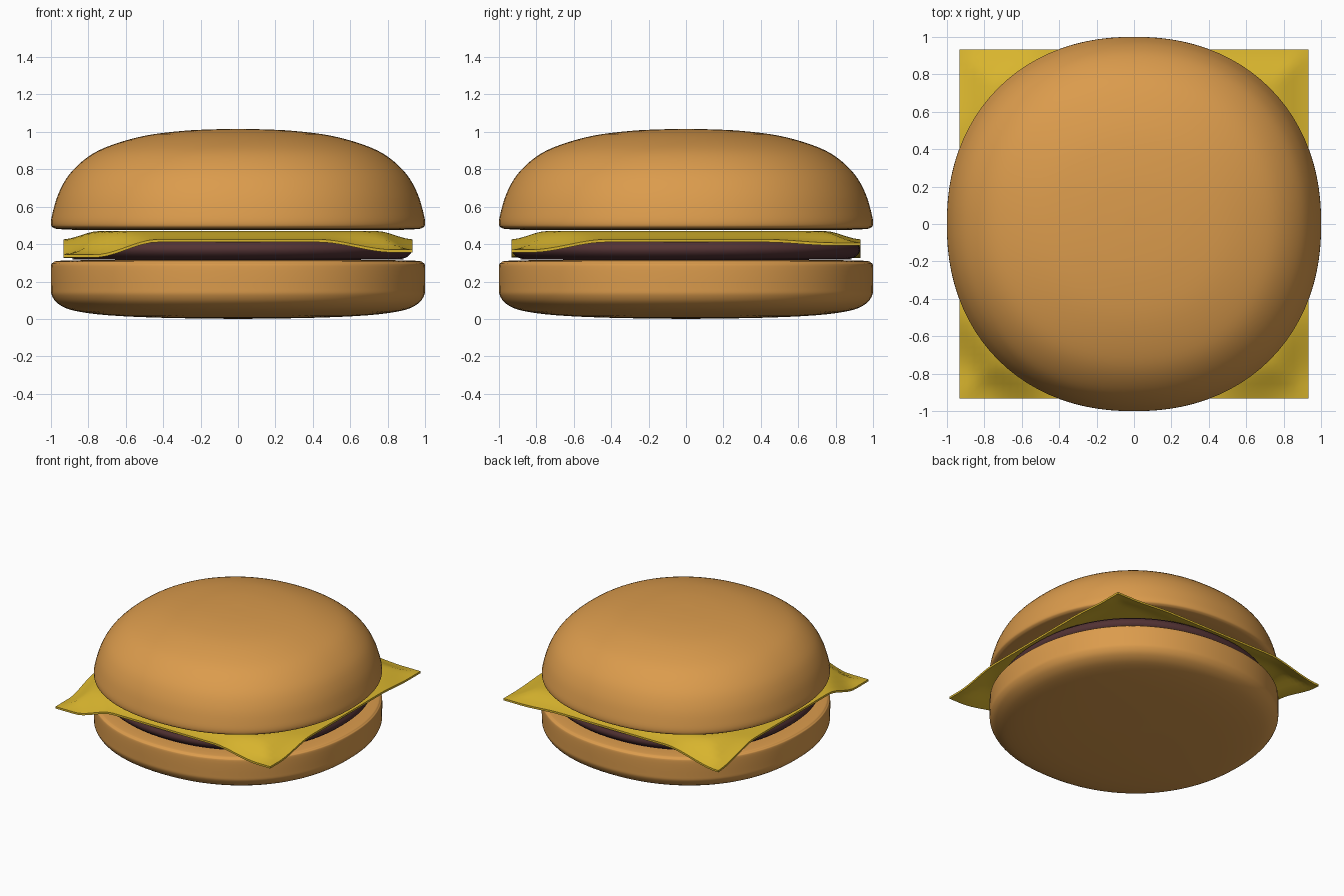
import bpy, bmesh, math

if "Cube" in bpy.data.objects:
    bpy.data.objects.remove(bpy.data.objects["Cube"])


def material(name, rgb):
    m = bpy.data.materials.new(name)
    m.diffuse_color = (*rgb, 1)
    m.use_nodes = True
    m.node_tree.nodes["Principled BSDF"].inputs["Base Color"].default_value = m.diffuse_color
    return m


def finish(name, bm, mat, angle):
    bmesh.ops.recalc_face_normals(bm, faces=bm.faces)
    me = bpy.data.meshes.new(name)
    bm.to_mesh(me)
    bm.free()
    ob = bpy.data.objects.new(name, me)
    bpy.context.collection.objects.link(ob)
    me.materials.append(mat)
    bpy.ops.object.select_all(action='DESELECT')
    ob.select_set(True)
    bpy.context.view_layer.objects.active = ob
    bpy.ops.object.shade_smooth_by_angle(angle=math.radians(angle))
    return ob


def smooth_profile(pts, steps=4):
    # Catmull-Rom through the profile points
    out = []
    for i in range(len(pts) - 1):
        a, b, c, d = (pts[max(0, min(len(pts) - 1, i + k))] for k in (-1, 0, 1, 2))
        for s in range(steps):
            t = s / steps
            out.append([0.5 * (2 * q + (r - p) * t + (2 * p - 5 * q + 4 * r - u) * t * t
                               + (3 * q - p - 3 * r + u) * t ** 3)
                        for p, q, r, u in zip(a, b, c, d)])
    return out + [pts[-1]]


def round_part(name, pts, mat, n=2.17, seg=96):
    # Slightly squared lathe: profile runs from bottom centre to top centre
    bm = bmesh.new()
    prof = smooth_profile(pts)
    bottom, top = bm.verts.new((0, 0, pts[0][1])), bm.verts.new((0, 0, pts[-1][1]))
    rings = []
    for r, z in prof[1:-1]:
        ring = []
        for i in range(seg):
            a = 2 * math.pi * i / seg
            c, s = math.cos(a), math.sin(a)
            k = r / (abs(c) ** n + abs(s) ** n) ** (1 / n)
            ring.append(bm.verts.new((k * c, k * s, z)))
        rings.append(ring)
    for i in range(seg):
        j = (i + 1) % seg
        bm.faces.new((bottom, rings[0][j], rings[0][i]))
        bm.faces.new((top, rings[-1][i], rings[-1][j]))
        for lo, hi in zip(rings, rings[1:]):
            bm.faces.new((lo[i], lo[j], hi[j], hi[i]))
    return finish(name, bm, mat, 60)


bun = material("bun", (0.71, 0.33, 0.073))
meat = material("meat", (0.085, 0.032, 0.034))
yellow = material("cheese", (0.69, 0.46, 0.027))

# Bottom bun
round_part("bottom_bun", [(0, 0.0), (0.4, 0.006), (0.7, 0.02), (0.88, 0.045), (0.96, 0.08),
                          (0.995, 0.125), (1.0, 0.17), (1.0, 0.28), (0.99, 0.3),
                          (0.96, 0.31), (0.8, 0.314), (0, 0.315)], bun)

# Meat patty
round_part("patty", [(0, 0.315), (0.8, 0.317), (0.88, 0.322), (0.915, 0.34), (0.93, 0.365),
                     (0.925, 0.39), (0.9, 0.412), (0.8, 0.425), (0, 0.43)], meat)

# Top bun
round_part("top_bun", [(0, 0.475), (0.8, 0.476), (0.95, 0.48), (0.988, 0.488), (1.0, 0.508),
                       (0.993, 0.56), (0.96, 0.67), (0.9, 0.775), (0.8, 0.868), (0.68, 0.928),
                       (0.5, 0.979), (0.3, 1.005), (0.12, 1.014), (0, 1.015)], bun)


# Cheese slice: flat sheet whose rim dips and whose corners droop
def ease(t):
    t = max(0, min(1, t))
    return t * t * (3 - 2 * t)


# tip height, droop start and droop length of each corner
CORNERS = {(-1, -1): (0.328, 1.36, 0.34), (1, -1): (0.355, 1.36, 0.40),
           (1, 1): (0.392, 1.36, 0.36), (-1, 1): (0.325, 1.40, 0.46)}


def cheese_z(x, y):
    tip, start, length = CORNERS[(1 if x > 0 else -1, 1 if y > 0 else -1)]
    rim = 0.455 - 0.045 * ease((max(abs(x), abs(y)) - 0.74) / 0.2)
    return rim + ease((abs(x) + abs(y) - start) / length) * (tip - 0.41)


bm = bmesh.new()
bmesh.ops.create_grid(bm, x_segments=48, y_segments=48, size=0.932)
for v in bm.verts:
    v.co.z = cheese_z(v.co.x, v.co.y)
ret = bmesh.ops.extrude_face_region(bm, geom=bm.faces[:])
for e in ret["geom"]:
    if isinstance(e, bmesh.types.BMVert):
        e.co.z += 0.015
finish("cheese_slice", bm, yellow, 40)
